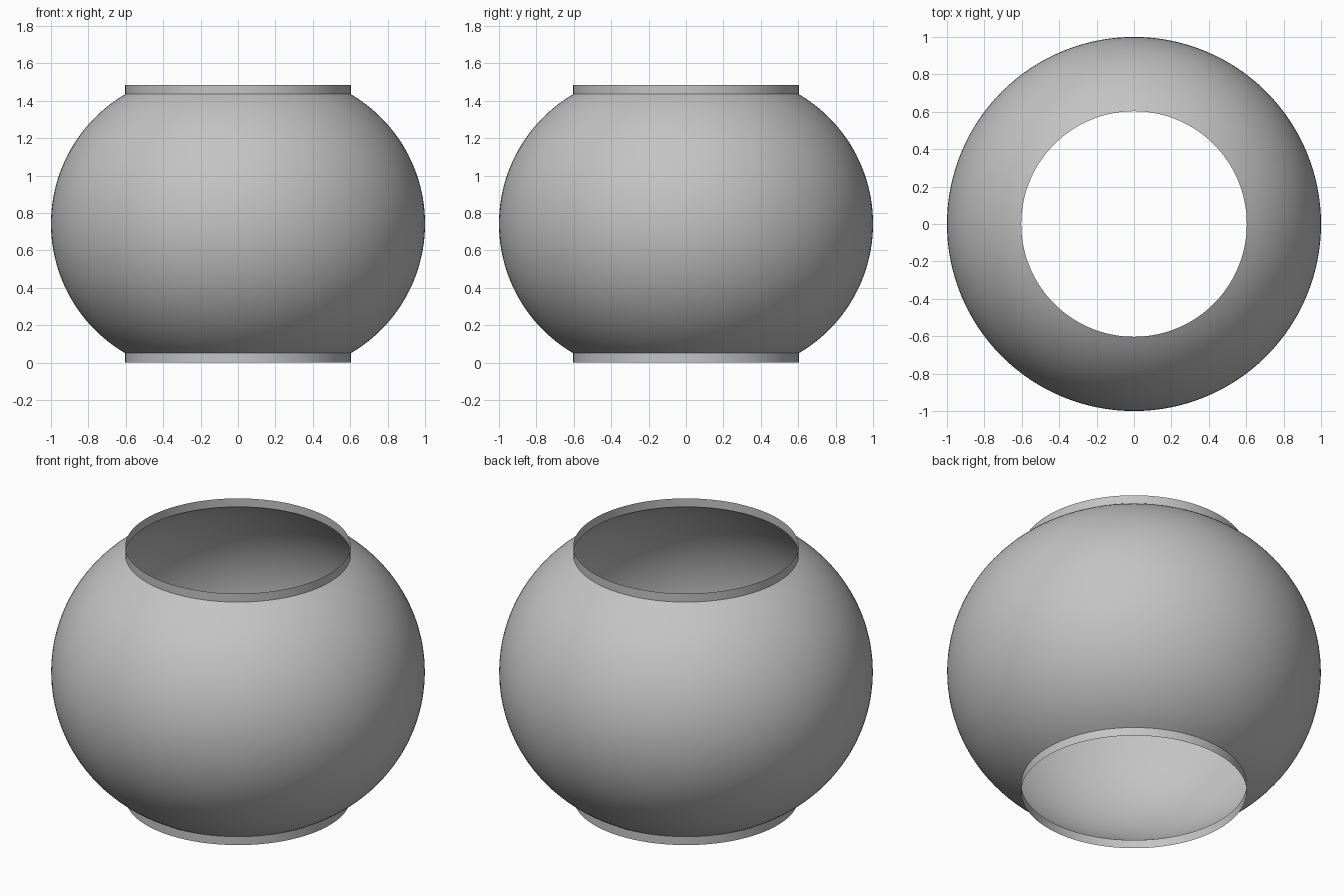
import bpy, bmesh, math

# Remove the default cube
cube = bpy.data.objects.get("Cube")
if cube:
    bpy.data.objects.remove(cube, do_unlink=True)

HEIGHT, COLLAR, RIM, BELLY = 1.485, 0.05, 0.603, 1.0
SEGMENTS, RINGS = 128, 48

# Single grey finish
grey = bpy.data.materials.new("light grey")
grey.use_nodes = True
colour = (0.55, 0.55, 0.55, 1)
grey.diffuse_color = colour
grey.node_tree.nodes["Principled BSDF"].inputs["Base Color"].default_value = colour


def revolve(name, profile):
    """Spin an open (radius, height) profile into a thin surface."""
    bm = bmesh.new()
    loops = []
    for r, z in profile:
        loops.append([bm.verts.new((r * math.cos(a), r * math.sin(a), z))
                      for a in (2 * math.pi * i / SEGMENTS for i in range(SEGMENTS))])
    for low, high in zip(loops, loops[1:]):
        for i in range(SEGMENTS):
            j = (i + 1) % SEGMENTS
            bm.faces.new((low[i], low[j], high[j], high[i]))
    mesh = bpy.data.meshes.new(name)
    bm.to_mesh(mesh)
    bm.free()
    mesh.materials.append(grey)
    mesh.shade_smooth()
    obj = bpy.data.objects.new(name, mesh)
    bpy.context.collection.objects.link(obj)
    return obj


# Bulging body: a circular arc from rim to rim through the belly
half = HEIGHT / 2 - COLLAR
bulge = BELLY - RIM
radius = (half ** 2 + bulge ** 2) / (2 * bulge)
sweep = math.asin(half / radius)
angles = [sweep * (2 * i / RINGS - 1) for i in range(RINGS + 1)]
revolve("globe_body", [(BELLY - radius + radius * math.cos(a),
                        HEIGHT / 2 + radius * math.sin(a)) for a in angles])

# Straight collars at both openings
revolve("bottom_collar", [(RIM, 0), (RIM, COLLAR)])
revolve("top_collar", [(RIM, HEIGHT - COLLAR), (RIM, HEIGHT)])
